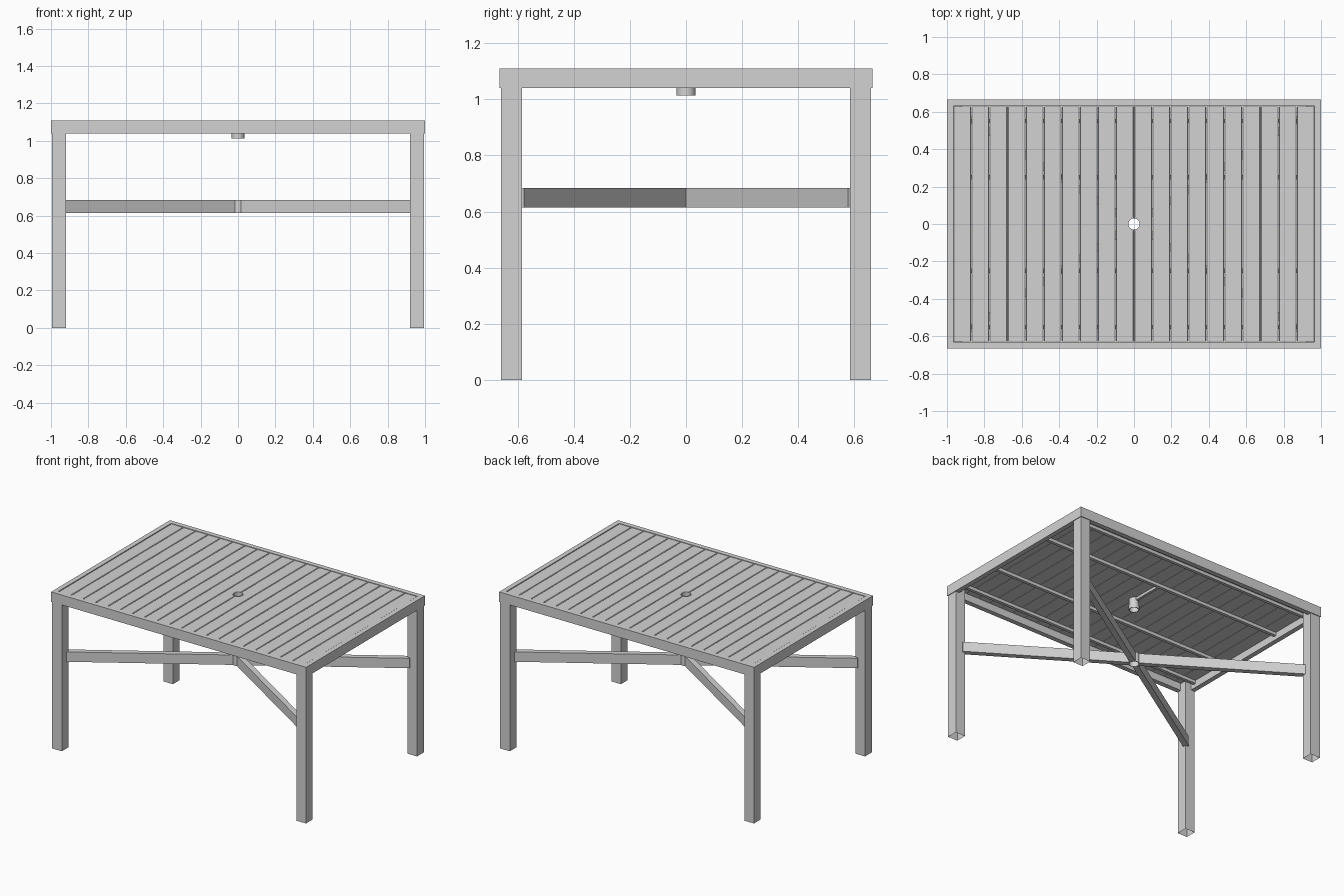
import bpy, bmesh, math
from mathutils import Matrix, Vector

if "Cube" in bpy.data.objects:
    bpy.data.objects.remove(bpy.data.objects["Cube"])

grey = bpy.data.materials.new("light grey metal")
grey.diffuse_color = (0.65, 0.65, 0.65, 1)
grey.use_nodes = True
grey.node_tree.nodes["Principled BSDF"].inputs["Base Color"].default_value = grey.diffuse_color


def finish(bm, name, smooth=False):
    bmesh.ops.recalc_face_normals(bm, faces=bm.faces)
    me = bpy.data.meshes.new(name)
    bm.to_mesh(me)
    bm.free()
    me.materials.append(grey)
    ob = bpy.data.objects.new(name, me)
    bpy.context.collection.objects.link(ob)
    if smooth:
        bpy.ops.object.select_all(action='DESELECT')
        ob.select_set(True)
        bpy.context.view_layer.objects.active = ob
        bpy.ops.object.shade_smooth_by_angle(angle=math.radians(35))
    return ob


def add_box(bm, lo, hi, rot=0):
    lo, hi = Vector(lo), Vector(hi)
    m = (Matrix.Rotation(rot, 4, 'Z') @ Matrix.Translation((lo + hi) / 2)
         @ Matrix.Diagonal((*(hi - lo), 1)))
    return bmesh.ops.create_cube(bm, size=1, matrix=m)['verts']


def add_tube(bm, profile, n=32):
    # closed (radius, z) profile spun around the z axis
    rings = [[bm.verts.new((r * math.cos(2 * math.pi * i / n),
                            r * math.sin(2 * math.pi * i / n), z))
              for i in range(n)] for r, z in profile]
    for k, a in enumerate(rings):
        b = rings[(k + 1) % len(rings)]
        for i in range(n):
            j = (i + 1) % n
            bm.faces.new((a[i], a[j], b[j], b[i]))


# Tabletop frame: mitred rectangular ring
X, Y, W, Z0, Z1 = 1.0, 0.665, 0.034, 1.04, 1.11
bm = bmesh.new()
loops = []
for inset, z in ((0, Z0), (0, Z1), (W, Z1), (W, Z0)):
    x, y = X - inset, Y - inset
    loops.append([bm.verts.new(p) for p in
                  ((-x, -y, z), (x, -y, z), (x, y, z), (-x, y, z))])
for k in range(4):
    a, b = loops[k], loops[(k + 1) % 4]
    for i in range(4):
        j = (i + 1) % 4
        bm.faces.new((a[i], a[j], b[j], b[i]))
finish(bm, "tabletop_frame")

# Twenty slats running front to back, with chamfered long edges
bm = bmesh.new()
pitch = 2 * (X - W) / 20
for i in range(20):
    x = -(X - W) + i * pitch
    add_box(bm, (x + 0.0012, -Y + W + 0.002, 1.09),
            (x + pitch - 0.0012, Y - W - 0.002, 1.107))
edges = [e for e in bm.edges
         if abs(e.verts[0].co.y - e.verts[1].co.y) > 0.5 and e.verts[0].co.z > 1.1]
bmesh.ops.bevel(bm, geom=edges, offset=0.003, segments=1, affect='EDGES')
slats = finish(bm, "tabletop_slats")

# Umbrella hole cut through the slats
bm = bmesh.new()
bmesh.ops.create_cone(bm, cap_ends=True, segments=32, radius1=0.0315,
                      radius2=0.0315, depth=0.2,
                      matrix=Matrix.Translation((0, 0, 1.1)))
cutter = finish(bm, "hole_cutter")
cutter.hide_render = True
cutter.hide_viewport = True
mod = slats.modifiers.new("umbrella hole", 'BOOLEAN')
mod.operation = 'DIFFERENCE'
mod.solver = 'EXACT'
mod.object = cutter

# Collar under the umbrella hole
bm = bmesh.new()
add_tube(bm, [(0.0295, 1.013), (0.034, 1.013), (0.034, 1.045), (0.0315, 1.045),
              (0.0315, 1.104), (0.035, 1.104), (0.035, 1.109), (0.0295, 1.109)])
finish(bm, "umbrella_collar", True)

# Support rails beneath the slats, and the short collar bar
bm = bmesh.new()
for y in (-0.55, -0.25, 0.25, 0.55):
    add_box(bm, (-X + W, y - 0.011, 1.068), (X - W, y + 0.011, 1.09))
add_box(bm, (-0.009, 0.031, 1.07), (0.009, 0.24, 1.089))
finish(bm, "support_rails")

# Hollow legs, open at the bottom
for sx, side in ((-1, "left"), (1, "right")):
    for sy, end in ((-1, "front"), (1, "back")):
        bm = bmesh.new()
        xs, ys = sorted((sx * 0.919, sx * 0.995)), sorted((sy * 0.584, sy * 0.66))
        add_box(bm, (xs[0], ys[0], 0), (xs[1], ys[1], 1.089))
        bottom = [f for f in bm.faces if f.calc_center_median().z < 0.01]
        bmesh.ops.delete(bm, geom=bottom, context='FACES_ONLY')
        finish(bm, f"{end}_{side}_leg")

# Diagonal braces from the legs to the central ring
bm = bmesh.new()
a = math.atan2(0.585, 0.92)
for rot in (a, math.pi - a, math.pi + a, -a):
    add_box(bm, (0.031, -0.019, 0.614), (1.105, 0.019, 0.684), rot)
finish(bm, "cross_braces")

bm = bmesh.new()
add_tube(bm, [(0.032, 0.614), (0.036, 0.614), (0.036, 0.684), (0.032, 0.684)])
finish(bm, "brace_ring", True)
